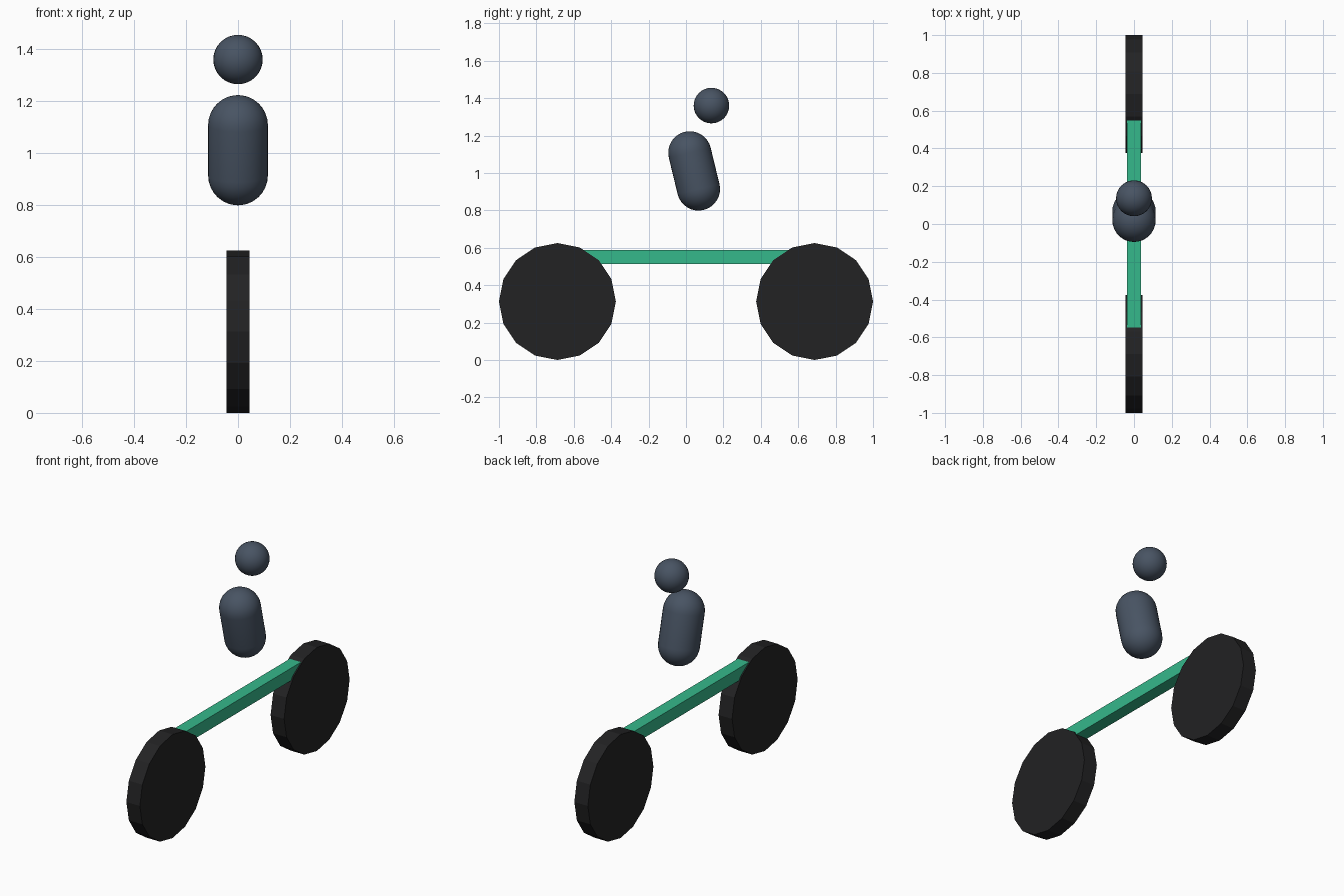
import bpy, bmesh
from math import sin, cos, pi, hypot, atan2
from mathutils import Matrix

if "Cube" in bpy.data.objects:
    bpy.data.objects.remove(bpy.data.objects["Cube"])


def material(name, color):
    m = bpy.data.materials.new(name)
    m.diffuse_color = (*color, 1)
    m.use_nodes = True
    m.node_tree.nodes["Principled BSDF"].inputs["Base Color"].default_value = m.diffuse_color
    return m


def add_object(name, bm, mat, smooth=False):
    bmesh.ops.recalc_face_normals(bm, faces=bm.faces)
    for f in bm.faces:
        f.smooth = smooth
    me = bpy.data.meshes.new(name)
    bm.to_mesh(me)
    bm.free()
    me.materials.append(mat)
    ob = bpy.data.objects.new(name, me)
    bpy.context.collection.objects.link(ob)
    return ob


rubber = material("rubber", (0.016, 0.016, 0.017))
green = material("frame_green", (0.036, 0.48, 0.26))
slate = material("rider_slate", (0.065, 0.088, 0.125))

# Two solid 16-sided wheels
WHEEL_R = 0.3125
for name, y in (("front_wheel", -0.6875), ("rear_wheel", 0.6875)):
    bm = bmesh.new()
    bmesh.ops.create_cone(bm, cap_ends=True, segments=16, radius1=WHEEL_R,
                          radius2=WHEEL_R, depth=0.09,
                          matrix=Matrix.Rotation(pi / 2, 4, 'Y'))
    add_object(name, bm, rubber).location = (0, y, WHEEL_R)

# Straight frame bar between the wheels
bm = bmesh.new()
bmesh.ops.create_cube(bm, size=1, matrix=Matrix.Diagonal((0.075, 1.1, 0.075, 1)))
add_object("frame_bar", bm, green).location = (0, 0, 0.55)

# Leaning torso capsule, lathed from a half profile
R, N = 0.115, 8
low, high = (0.067, 0.914), (0.020, 1.108)
half = hypot(high[0] - low[0], high[1] - low[1]) / 2
arc = [-pi / 2 + i * pi / 2 / N for i in range(N + 1)]
profile = [(R * cos(a), R * sin(a) - half) for a in arc]
profile += [(r, -z) for r, z in reversed(profile)]
bm = bmesh.new()
verts = [bm.verts.new((r, 0, z)) for r, z in profile]
edges = [bm.edges.new(pair) for pair in zip(verts, verts[1:])]
bmesh.ops.spin(bm, geom=verts + edges, cent=(0, 0, 0), axis=(0, 0, 1),
               angle=2 * pi, steps=32, use_merge=True)
bmesh.ops.remove_doubles(bm, verts=bm.verts, dist=1e-4)
torso = add_object("rider_torso", bm, slate, True)
torso.location = (0, (low[0] + high[0]) / 2, (low[1] + high[1]) / 2)
torso.rotation_euler.x = atan2(low[0] - high[0], high[1] - low[1])

# Head floating above and behind the torso
bm = bmesh.new()
bmesh.ops.create_uvsphere(bm, u_segments=32, v_segments=16, radius=0.095)
add_object("rider_head", bm, slate, True).location = (0, 0.136, 1.36)
